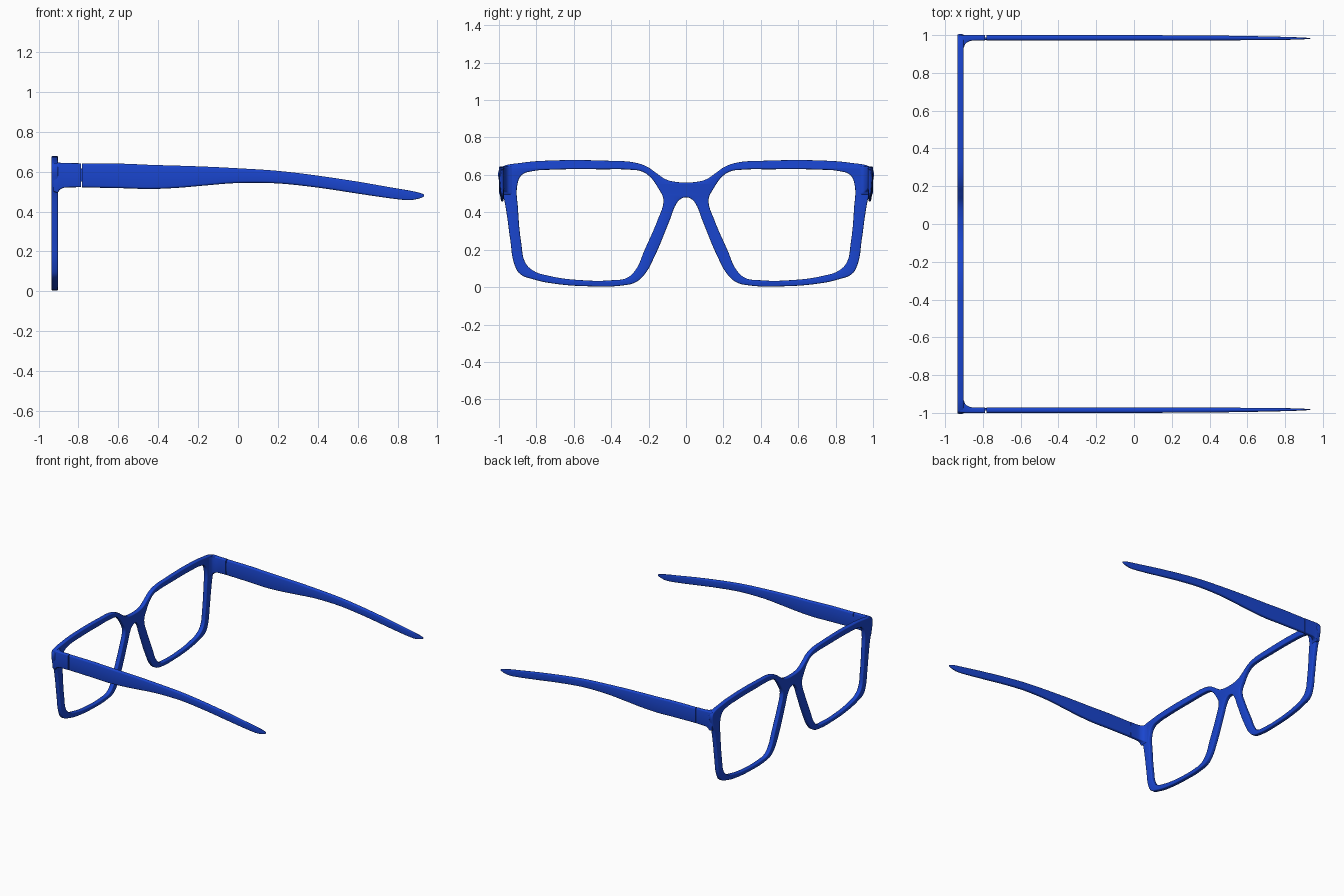
import bpy, bmesh, math
from mathutils import Matrix

if "Cube" in bpy.data.objects:
    bpy.data.objects.remove(bpy.data.objects["Cube"])

blue = bpy.data.materials.new("blue_plastic")
blue.diffuse_color = (0.01, 0.06, 0.62, 1)
blue.use_nodes = True
blue.node_tree.nodes["Principled BSDF"].inputs["Base Color"].default_value = blue.diffuse_color


def add_object(name, mesh):
    mesh.materials.clear()
    mesh.materials.append(blue)
    ob = bpy.data.objects.new(name, mesh)
    bpy.context.collection.objects.link(ob)
    return ob


def add_spline(curve, pts):
    sp = curve.splines.new('BEZIER')
    sp.bezier_points.add(len(pts) - 1)
    sp.use_cyclic_u = True
    sp.resolution_u = 6
    for bp, (y, z) in zip(sp.bezier_points, pts):
        bp.co = (y, z, 0)
        bp.handle_left_type = bp.handle_right_type = 'AUTO'


def catmull(rows, n=4):
    """Smooth interpolation through rows of numbers."""
    out = []
    for i in range(len(rows) - 1):
        a, b, c, d = (rows[max(0, min(len(rows) - 1, i + k))] for k in (-1, 0, 1, 2))
        for s in range(n):
            t = s / n
            out.append([0.5 * (2 * q + (r - p) * t + (2 * p - 5 * q + 4 * r - w) * t * t
                               + (3 * q - p - 3 * r + w) * t ** 3)
                        for p, q, r, w in zip(a, b, c, d)])
    out.append(list(rows[-1]))
    return out


def loft(name, stations, radius=0.007):
    """Rounded-rectangle sections (x, z0, z1, y0, y1) skinned along x, mirrored in y."""
    bm = bmesh.new()
    rings = []
    for x, z0, z1, y0, y1 in stations:
        r = min(radius, 0.45 * (z1 - z0), 0.45 * (y1 - y0))
        ring = []
        for k, (cy, cz) in enumerate([(y1 - r, z1 - r), (y0 + r, z1 - r),
                                      (y0 + r, z0 + r), (y1 - r, z0 + r)]):
            for j in range(4):
                a = math.pi / 2 * (k + j / 3)
                ring.append(bm.verts.new((x, cy + r * math.cos(a), cz + r * math.sin(a))))
        rings.append(ring)
    for p, q in zip(rings, rings[1:]):
        for i in range(len(p)):
            j = (i + 1) % len(p)
            bm.faces.new((p[i], p[j], q[j], q[i]))
    bm.faces.new(rings[0])
    bm.faces.new(rings[-1])
    bmesh.ops.recalc_face_normals(bm, faces=bm.faces)
    mesh = bpy.data.meshes.new(name)
    bm.to_mesh(mesh)
    bm.free()
    ob = add_object(name, mesh)
    mod = ob.modifiers.new("mirror", 'MIRROR')
    mod.use_axis = (False, True, False)
    return ob


# Front frame: half outline from bridge top, round the rim, to bridge underside
half = [(0.05, 0.562), (0.107, 0.576), (0.16, 0.611), (0.21, 0.645), (0.28, 0.667),
        (0.395, 0.675), (0.77, 0.675), (0.877, 0.665), (0.98, 0.646), (0.997, 0.635),
        (0.996, 0.55), (0.975, 0.48), (0.96, 0.40), (0.94, 0.256), (0.915, 0.115),
        (0.887, 0.07), (0.82, 0.043), (0.715, 0.02), (0.5, 0.004), (0.34, 0.009),
        (0.267, 0.027), (0.22, 0.07), (0.17, 0.16), (0.085, 0.363), (0.053, 0.443),
        (0.03, 0.47)]
outer = [(0, 0.56)] + half + [(0, 0.48)] + [(-y, z) for y, z in reversed(half)]
lens = [(0.121, 0.45), (0.123, 0.48), (0.145, 0.523), (0.19, 0.587), (0.235, 0.618),
        (0.29, 0.627), (0.45, 0.63), (0.715, 0.628), (0.82, 0.62), (0.877, 0.6),
        (0.9, 0.555), (0.898, 0.416), (0.88, 0.23), (0.86, 0.133), (0.82, 0.09),
        (0.74, 0.062), (0.555, 0.037), (0.395, 0.037), (0.315, 0.05), (0.267, 0.096),
        (0.225, 0.19), (0.15, 0.363)]
curve = bpy.data.curves.new("frame_profile", 'CURVE')
curve.dimensions = '2D'
curve.fill_mode = 'BOTH'
edge = 0.007
curve.extrude = 0.0165 - edge
curve.bevel_depth = edge
curve.bevel_resolution = 2
curve.offset = -edge
add_spline(curve, outer)
add_spline(curve, lens)
add_spline(curve, [(-y, z) for y, z in lens])
tmp = bpy.data.objects.new("frame_profile", curve)
bpy.context.collection.objects.link(tmp)
dg = bpy.context.evaluated_depsgraph_get()
frame_mesh = bpy.data.meshes.new_from_object(tmp.evaluated_get(dg))
bpy.data.objects.remove(tmp)
frame_mesh.transform(Matrix(((0, 0, 1, -0.9185), (1, 0, 0, 0), (0, 1, 0, 0), (0, 0, 0, 1))))
bm = bmesh.new()
bm.from_mesh(frame_mesh)
bmesh.ops.remove_doubles(bm, verts=bm.verts, dist=1e-5)
bmesh.ops.recalc_face_normals(bm, faces=bm.faces)
bm.to_mesh(frame_mesh)
bm.free()
parts = [add_object("front_frame", frame_mesh)]

# End pieces: flared corners that join frame and temples
parts.append(loft("end_pieces", catmull([
    (-0.925, 0.50, 0.643, 0.93, 0.997), (-0.904, 0.495, 0.645, 0.93, 0.999),
    (-0.895, 0.508, 0.645, 0.95, 1.0), (-0.88, 0.517, 0.644, 0.963, 1.0),
    (-0.855, 0.521, 0.643, 0.971, 1.0), (-0.788, 0.522, 0.642, 0.972, 1.0)])))

# Hinges: small knuckles hidden in the seam
parts.append(loft("hinges", [(-0.80, 0.55, 0.615, 0.975, 0.988),
                             (-0.77, 0.55, 0.615, 0.975, 0.988)], 0.003))

# Temples: long arms thinning to the ear tips
parts.append(loft("temples", catmull([
    (-0.782, 0.521, 0.642, 0.972, 1.0), (-0.58, 0.517, 0.640, 0.972, 1.0),
    (-0.44, 0.513, 0.634, 0.972, 1.0), (-0.30, 0.519, 0.630, 0.972, 1.0),
    (-0.16, 0.531, 0.625, 0.972, 1.0), (0.0, 0.543, 0.617, 0.972, 1.0),
    (0.20, 0.541, 0.604, 0.972, 0.999), (0.40, 0.520, 0.580, 0.972, 0.998),
    (0.60, 0.490, 0.550, 0.973, 0.995), (0.75, 0.468, 0.524, 0.974, 0.992),
    (0.85, 0.457, 0.507, 0.976, 0.989), (0.90, 0.463, 0.497, 0.978, 0.987),
    (0.925, 0.471, 0.489, 0.980, 0.985), (0.934, 0.477, 0.483, 0.981, 0.984)]), 0.011))

# Smooth shading with crisp edges
for ob in parts:
    ob.select_set(True)
bpy.context.view_layer.objects.active = parts[0]
bpy.ops.object.shade_smooth_by_angle(angle=math.radians(35))
